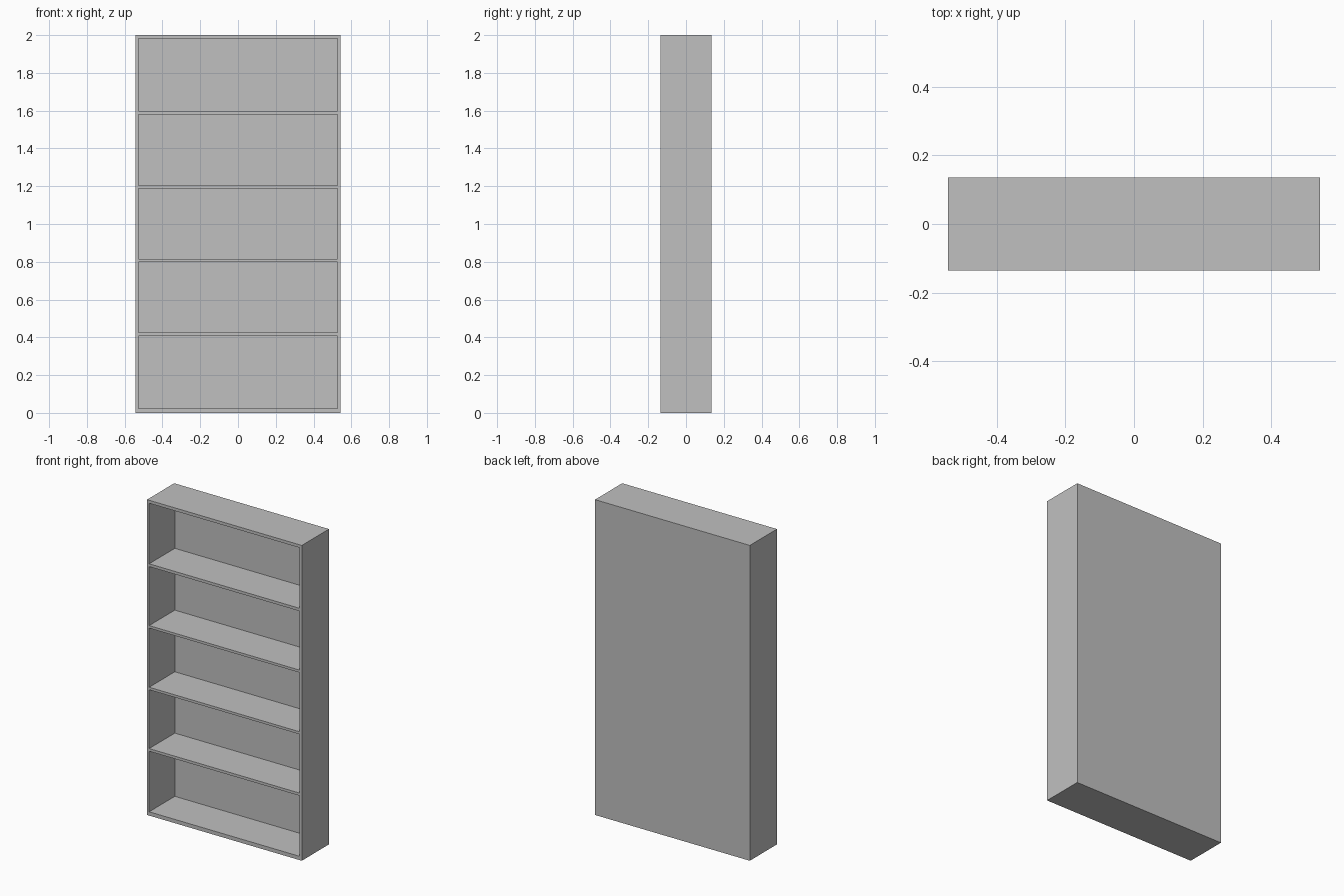
import bpy, bmesh
from mathutils import Matrix, Vector

if "Cube" in bpy.data.objects:
    bpy.data.objects.remove(bpy.data.objects["Cube"])

HALF_W, HALF_D, HEIGHT = 0.543, 0.136, 2.0
INNER_W = 0.528      # half width between the side panels
BACK_T = 0.015       # back panel thickness
# bottom and top of each open compartment
BAYS = [(0.024, 0.408), (0.425, 0.798), (0.814, 1.189), (1.205, 1.579), (1.597, 1.981)]


def add_box(bm, lo, hi):
    lo, hi = Vector(lo), Vector(hi)
    bmesh.ops.create_cube(bm, size=1.0, matrix=Matrix.Translation((lo + hi) / 2)
                          @ Matrix.Diagonal((*(hi - lo), 1.0)))


def make_object(name, boxes):
    bm = bmesh.new()
    for lo, hi in boxes:
        add_box(bm, lo, hi)
    mesh = bpy.data.meshes.new(name)
    bm.to_mesh(mesh)
    bm.free()
    obj = bpy.data.objects.new(name, mesh)
    bpy.context.collection.objects.link(obj)
    return obj


# Solid bookcase body
bookcase = make_object("bookcase", [((-HALF_W, -HALF_D, 0), (HALF_W, HALF_D, HEIGHT))])
grey = bpy.data.materials.new("plain grey")
grey.diffuse_color = (0.53, 0.53, 0.53, 1)
grey.use_nodes = True
grey.node_tree.nodes["Principled BSDF"].inputs["Base Color"].default_value = grey.diffuse_color
bookcase.data.materials.append(grey)

# Open compartments hollowed from the front, leaving shelves and back panel
cutter = make_object("compartment_cutter", [
    ((-INNER_W, -HALF_D - 0.1, z0), (INNER_W, HALF_D - BACK_T, z1)) for z0, z1 in BAYS])
cutter.data.materials.append(grey)
cutter.hide_render = True

cut = bookcase.modifiers.new("compartments", 'BOOLEAN')
cut.operation = 'DIFFERENCE'
cut.solver = 'EXACT'
cut.object = cutter
bpy.context.view_layer.objects.active = bookcase
bookcase.select_set(True)
bpy.ops.object.modifier_apply(modifier=cut.name)
bpy.data.objects.remove(cutter)
